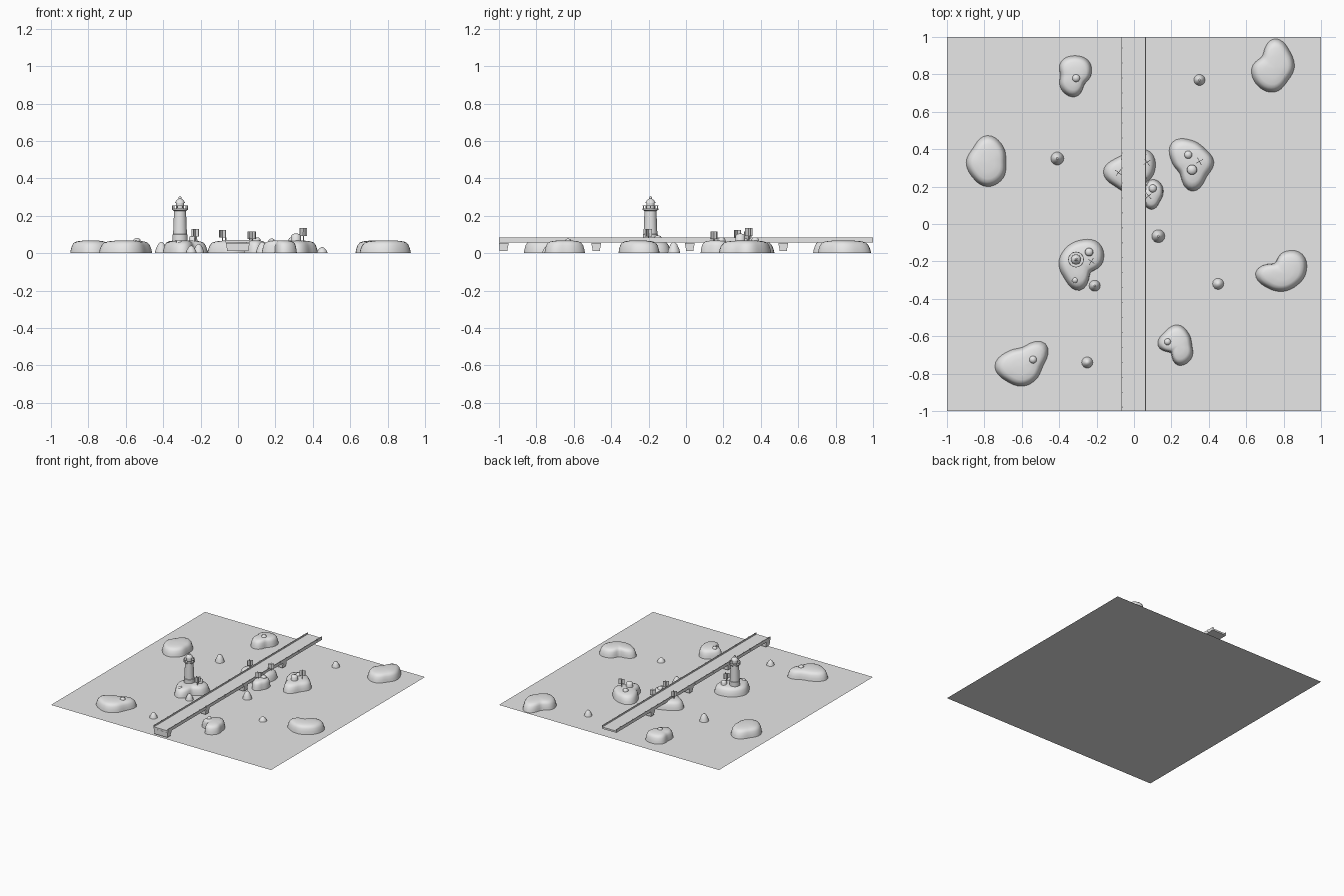
import bpy, bmesh, math
from mathutils import Matrix

if "Cube" in bpy.data.objects:
    bpy.data.objects.remove(bpy.data.objects["Cube"], do_unlink=True)

grey = bpy.data.materials.new("pale_grey")
grey.use_nodes = True
colour = (0.8, 0.8, 0.8, 1)
grey.diffuse_color = colour
grey.node_tree.nodes["Principled BSDF"].inputs["Base Color"].default_value = colour


def finish(name, bm, smooth=True):
    bmesh.ops.recalc_face_normals(bm, faces=bm.faces)
    mesh = bpy.data.meshes.new(name)
    bm.to_mesh(mesh)
    bm.free()
    mesh.materials.append(grey)
    ob = bpy.data.objects.new(name, mesh)
    bpy.context.collection.objects.link(ob)
    if smooth:
        bpy.ops.object.select_all(action="DESELECT")
        ob.select_set(True)
        bpy.context.view_layer.objects.active = ob
        bpy.ops.object.shade_smooth_by_angle(angle=math.radians(40))
    return ob


def add_box(bm, centre, size, turn=0):
    m = Matrix.Translation(centre) @ Matrix.Rotation(turn, 4, "Z") @ Matrix.Diagonal((*size, 1))
    bmesh.ops.create_cube(bm, size=1, matrix=m)


def add_rings(bm, rings, cap_bottom=False):
    """Skin a stack of equal-length point rings and close the top."""
    loops = [[bm.verts.new(p) for p in ring] for ring in rings]
    n = len(loops[0])
    for low, high in zip(loops, loops[1:]):
        for i in range(n):
            j = (i + 1) % n
            bm.faces.new((low[i], low[j], high[j], high[i]))
    bm.faces.new(loops[-1])
    if cap_bottom:
        bm.faces.new(loops[0][::-1])


def add_lathe(bm, x, y, profile, sides=20, cap_bottom=False):
    angles = [math.tau * i / sides for i in range(sides)]
    add_rings(bm, [[(x + r * math.cos(a), y + r * math.sin(a), z) for a in angles]
                   for r, z in profile], cap_bottom)


def smooth_radius(radii, t):
    """Periodic spline through the outline radii."""
    n = len(radii)
    i, f = int(t), t - int(t)
    a, b, c, d = (radii[(i + k) % n] for k in (-1, 0, 1, 2))
    return b + 0.5 * f * (c - a + f * (2 * a - 5 * b + 4 * c - d + f * (3 * (b - c) + d - a)))


# Water sheet
bm = bmesh.new()
bmesh.ops.create_grid(bm, x_segments=1, y_segments=1, size=1)
finish("water_sheet", bm, smooth=False)

# Islands: centre, then outline radii (hundredths) every eighth of a turn
islands = {
    "back_right_island": (-.315, .795, (8.5, 10.5, 10.5, 10.5, 8, 10.5, 11.5, 7)),
    "back_left_island": (.75, .835, (10.7, 12, 15.5, 9, 12, 13, 13, 10)),
    "right_island": (-.785, .33, (10, 12, 14.3, 10.7, 11.2, 11.2, 13, 12)),
    "middle_island": (-.02, .28, (13, 15, 10.2, 10.3, 14.4, 11.3, 11.2, 9.8)),
    "small_island": (.096, .163, (6, 7, 7.5, 5, 6.5, 7, 8.5, 6)),
    "grove_island": (.31, .33, (11.7, 10, 11.7, 15, 10.7, 9, 15.5, 11)),
    "lighthouse_island": (-.29, -.205, (12.3, 14.5, 11.8, 10.7, 11.2, 11.8, 15, 8)),
    "left_island": (.8, -.26, (12, 14, 11, 7, 15, 11.7, 10, 9.8)),
    "front_right_island": (-.594, -.76, (10.7, 17, 10.2, 11.2, 15, 11.7, 10.7, 10)),
    "front_left_island": (.235, -.65, (7.5, 8.5, 11, 10.2, 10.7, 5.5, 10.5, 10)),
}
dome = [(1, 0), (.97, .02), (.91, .042), (.82, .056), (.68, .063), (.4, .067), (.1, .069)]
STEPS = 40
for name, (cx, cy, radii) in islands.items():
    rings = []
    for scale, z in dome:
        ring = []
        for i in range(STEPS):
            a = math.tau * i / STEPS
            r = scale * smooth_radius(radii, 8 * i / STEPS) / 100
            ring.append((cx + r * math.cos(a), cy + r * math.sin(a), z))
        rings.append(ring)
    bm = bmesh.new()
    add_rings(bm, rings)
    finish(name, bm)

# Pointed rocks standing in the water: x, y, radius, height
bm = bmesh.new()
for x, y, r, h in [(.35, .77, .03, .045), (-.41, .35, .035, .06), (.13, -.065, .035, .06),
                   (.45, -.32, .03, .032), (-.21, -.33, .03, .05), (-.25, -.74, .03, .04)]:
    add_lathe(bm, x, y, [(r, 0), (r * .85, h * .35), (r * .5, h * .8), (r * .15, h)], 14)
finish("sea_rocks", bm)

# Boulders on the islands: x, y, radius, top
bm = bmesh.new()
for x, y, r, top in [(-.31, .78, .022, .08), (.29, .37, .022, .085), (.1, .19, .022, .085),
                     (-.24, -.15, .023, .095), (-.315, -.3, .018, .07),
                     (-.54, -.725, .021, .081), (.18, -.63, .019, .078), (.31, .29, .028, .105)]:
    add_lathe(bm, x, y, [(r, .045), (r * .95, top - .013), (r * .7, top - .004), (r * .2, top)], 14)
finish("island_boulders", bm)

# Lighthouse: tower, gallery, lantern and cap
LX, LY = -.31, -.19
bm = bmesh.new()
add_lathe(bm, LX, LY, [(.041, .04), (.041, .1), (.037, .102), (.032, .225),
                       (.042, .232), (.042, .24), (.022, .24), (.022, .268)], 24)
add_lathe(bm, LX, LY, [(.027, .267), (.026, .273), (.017, .285), (.008, .291),
                       (.008, .298), (.003, .305)], 24, True)
finish("lighthouse_tower", bm)

bm = bmesh.new()
for i in range(10):
    a = math.tau * i / 10
    add_box(bm, (LX + .04 * math.cos(a), LY + .04 * math.sin(a), .246), (.004, .004, .015), a)
for i in range(20):
    a = math.tau * (i + .5) / 20
    add_box(bm, (LX + .04 * math.cos(a), LY + .04 * math.sin(a), .253), (.003, .014, .003), a)
finish("gallery_rail", bm, smooth=False)

# Trees: a thin trunk carrying two crossed leaf plates
bm = bmesh.new()
for x, y, base, turn in [(-.083, .275, .083, .9), (.07, .33, .075, .6), (.078, .15, .075, .7),
                         (.35, .335, .092, .5), (-.228, -.2, .088, 1)]:
    add_box(bm, (x, y, base - .01), (.005, .005, .06), turn)
    for k in (0, 1):
        add_box(bm, (x, y, base + .021), (.044, .003, .042), turn + k * math.pi / 2)
finish("crossed_leaf_trees", bm, smooth=False)

# Bridge: deck, side walls with posts, and stepped piers
bm = bmesh.new()
add_box(bm, (-.002, 0, .063), (.13, 2, .014))
for side in (-1, 1):
    x = -.002 + side * .0635
    add_box(bm, (x, 0, .07), (.004, 2, .025))
    for i in range(25):
        add_box(bm, (x, -.98 + i * .08, .078), (.006, .006, .014))
finish("bridge_deck", bm, smooth=False)

bm = bmesh.new()
for y in (-.975, -.48, .02, .52):
    for k in range(3):
        add_box(bm, (-.002, y, .02 + k * .014), (.116 + k * .005, .042 + k * .004, .015))
finish("bridge_piers", bm, smooth=False)
